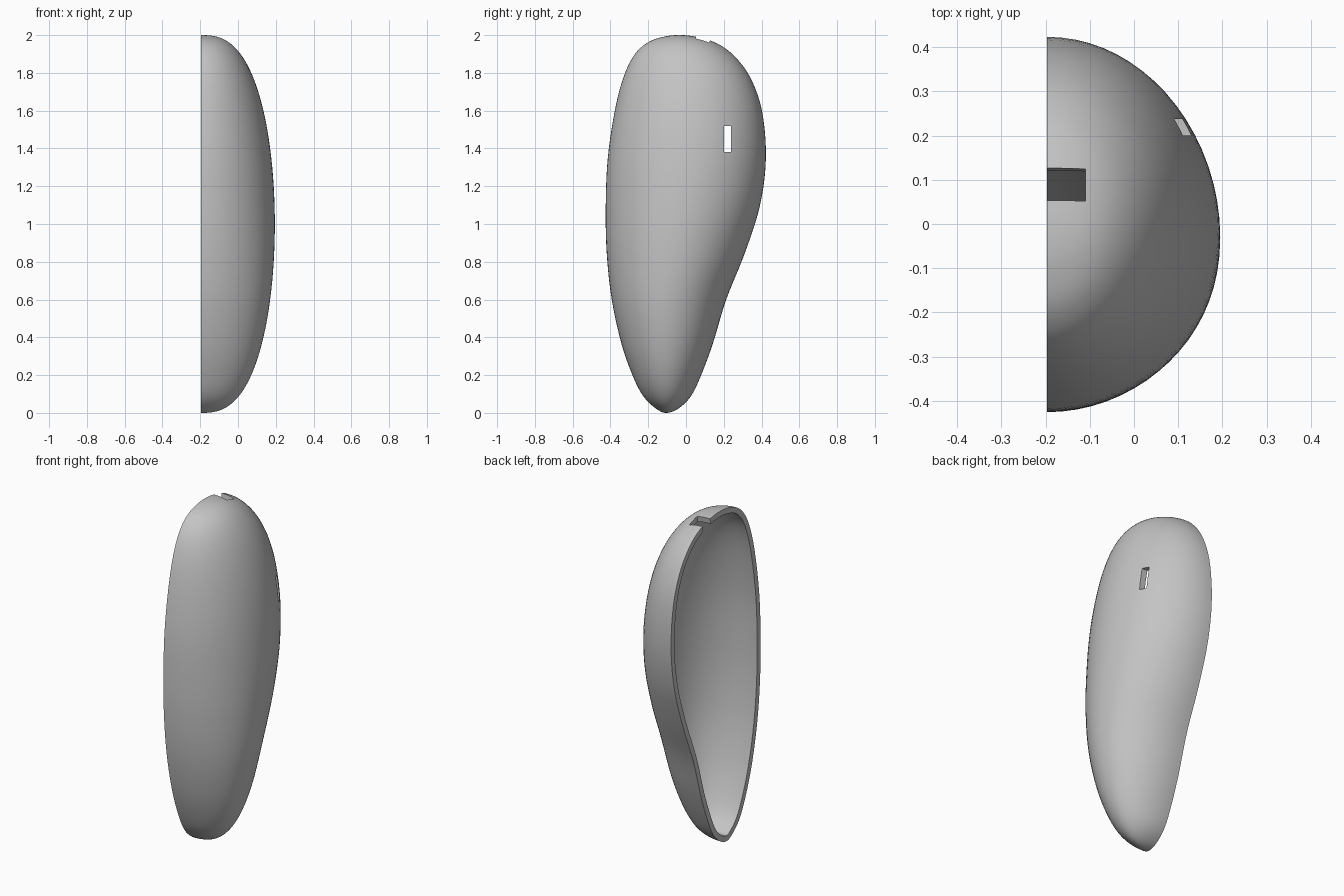
import bpy, bmesh, math
from mathutils import Vector, Matrix

cube = bpy.data.objects.get("Cube")
if cube:
    bpy.data.objects.remove(cube, do_unlink=True)

RIM_X, DEPTH, WALL = -0.197, 0.392, 0.033
STEPS, ARC = 5, 36

grey = bpy.data.materials.new("matte grey")
grey.use_nodes = True
colour = (0.55, 0.55, 0.55, 1)
grey.diffuse_color = colour
grey.node_tree.nodes["Principled BSDF"].inputs["Base Color"].default_value = colour

# Side outline: height, front edge, back edge
outline = [Vector(r) for r in (
    (0, -.105, -.105), (.02, -.155, -.045), (.08, -.22, .02),
    (.18, -.275, .072), (.36, -.34, .14), (.6, -.393, .213),
    (.85, -.42, .313), (1.1, -.425, .392), (1.35, -.414, .423),
    (1.6, -.377, .402), (1.78, -.33, .338), (1.9, -.27, .245),
    (1.965, -.195, .145), (1.993, -.11, .045), (2, -.035, -.035))]


def swapped(r):
    return Vector((r.x, r.z, r.y))


def smooth_rows(rows):
    """Smooth curve through the rows, rounded over at both tips."""
    pts = [swapped(rows[1])] + rows + [swapped(rows[-2])]
    result = []
    for a, b, c, d in zip(pts, pts[1:], pts[2:], pts[3:]):
        for k in range(STEPS):
            t = k / STEPS
            result.append(b + (c - a) * t / 2 + (a - 2.5 * b + 2 * c - d / 2) * t**2
                          + (1.5 * (b - c) + (d - a) / 2) * t**3)
    return result + [rows[-1]]


def build_shell():
    bm = bmesh.new()
    rows = smooth_rows(outline)
    # Half-oval rings stacked between two tips
    rings = []
    for z, front, back in rows[1:-1]:
        depth = DEPTH * max(z * (2 - z), 0) ** 0.375
        mid, half = (front + back) / 2, (back - front) / 2
        rings.append([bm.verts.new((RIM_X + depth * math.sin(math.pi * j / ARC),
                                    mid - half * math.cos(math.pi * j / ARC), z))
                      for j in range(ARC + 1)])
    bottom, top = [bm.verts.new((RIM_X, r.y, r.x)) for r in (rows[0], rows[-1])]
    for j in range(ARC):
        bm.faces.new((bottom, rings[0][j + 1], rings[0][j]))
        bm.faces.new((rings[-1][j], rings[-1][j + 1], top))
        for lo, hi in zip(rings, rings[1:]):
            bm.faces.new((lo[j], lo[j + 1], hi[j + 1], hi[j]))
    bm.normal_update()

    # Inner wall, offset along the normals, and the flat rim joining the two
    outer_faces = list(bm.faces)
    rim = [(l.vert, l.link_loop_next.vert) for f in outer_faces
           for l in f.loops if l.edge.is_boundary]
    inner = {}
    for v in list(bm.verts):
        n = v.normal.copy()
        if v.is_boundary:
            n.x = 0
            n.normalize()
        inner[v] = bm.verts.new(v.co - n * WALL)
    for f in outer_faces:
        bm.faces.new([inner[v] for v in reversed(f.verts)])
    for a, b in rim:
        bm.faces.new((b, a, inner[a], inner[b]))
    return to_object("half_shell", bm)


def to_object(name, bm):
    mesh = bpy.data.meshes.new(name)
    bm.to_mesh(mesh)
    bm.free()
    mesh.materials.append(grey)
    obj = bpy.data.objects.new(name, mesh)
    bpy.context.collection.objects.link(obj)
    return obj


def cut_box(target, name, centre, size, tilt=0):
    bm = bmesh.new()
    bmesh.ops.create_cube(bm, size=1, matrix=Matrix.Translation(centre)
                          @ Matrix.Rotation(tilt, 4, 'X') @ Matrix.Diagonal((*size, 1)))
    cutter = to_object(name, bm)
    cutter.hide_render = True
    mod = target.modifiers.new(name, 'BOOLEAN')
    mod.operation, mod.solver, mod.object = 'DIFFERENCE', 'EXACT', cutter
    bpy.ops.object.modifier_apply(modifier=name)
    bpy.data.objects.remove(cutter, do_unlink=True)


shell = build_shell()
bpy.ops.object.select_all(action='DESELECT')
bpy.context.view_layer.objects.active = shell
shell.select_set(True)

# Cord notch in the top rim and a slot through the side
cut_box(shell, "notch_cutter", (-0.21, 0.088, 1.97), (0.2, 0.075, 0.16), -0.15)
cut_box(shell, "slot_cutter", (0.1, 0.219, 1.45), (0.4, 0.037, 0.14))
bpy.ops.object.shade_smooth_by_angle()
